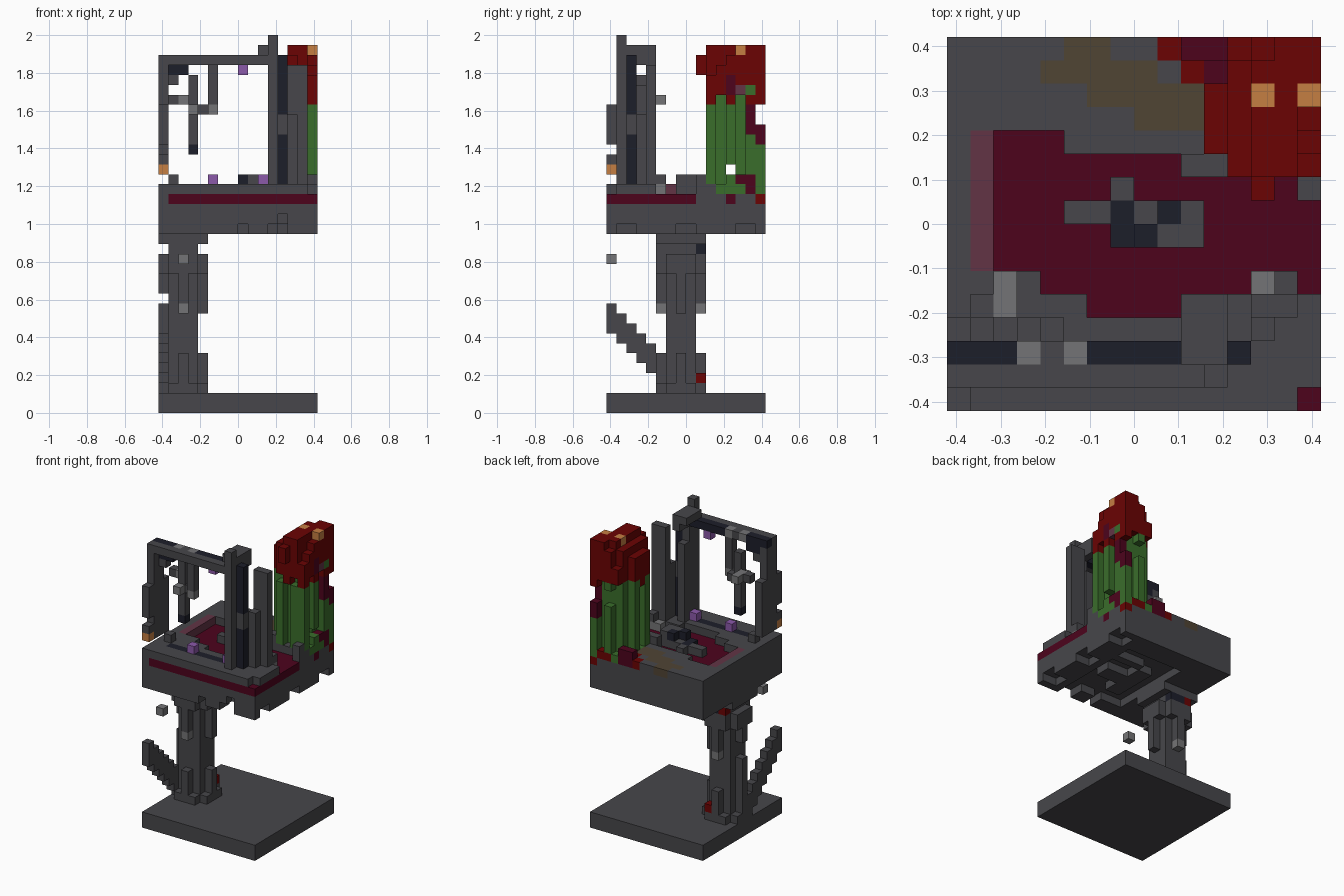
import bpy
from mathutils import Vector

if "Cube" in bpy.data.objects:
    bpy.data.objects.remove(bpy.data.objects["Cube"])

UNIT = 2 / 38          # edge of one block
HALF = 8               # half the width in blocks

COLOURS = {
    "stone grey": (.063, .062, .069), "charcoal": (.012, .013, .023),
    "maroon": (.074, .001, .012), "red": (.145, .001, .001),
    "green": (.042, .155, .024), "orange": (.56, .21, .055),
    "purple": (.26, .10, .40), "light grey": (.175, .175, .18),
    "dusty pink": (.122, .034, .06), "brown": (.08, .058, .034),
}
GREY, DARK, MAROON, RED, GREEN, ORANGE, PURPLE, LIGHT, PINK, BROWN = COLOURS
materials = {}
for name, rgb in COLOURS.items():
    mat = bpy.data.materials.new(name)
    mat.use_nodes = True
    mat.diffuse_color = (*rgb, 1)
    shader = next(n for n in mat.node_tree.nodes if n.type == 'BSDF_PRINCIPLED')
    shader.inputs["Base Color"].default_value = (*rgb, 1)
    materials[name] = mat

blocks = {}            # block position -> (part, colour)


def cells(x, y, z):
    """All block positions in a box; each axis is a number or a (low, high) pair."""
    spans = [range(a[0], a[1] + 1) if isinstance(a, tuple) else (a,) for a in (x, y, z)]
    return [(i, j, k) for i in spans[0] for j in spans[1] for k in spans[2]]


def fill(part, colour, x, y, z):
    for cell in cells(x, y, z):
        blocks[cell] = (part, colour)


def clear(x, y, z):
    for cell in cells(x, y, z):
        blocks.pop(cell, None)


ALL = (0, 15)

# Base plate
fill("base_plate", GREY, ALL, ALL, (0, 1))

# Column: square core with cross-shaped foot and head
fill("column", GREY, (1, 3), (6, 8), (2, 17))
for low, high in ((2, 5), (10, 15)):
    fill("column", GREY, 2, (5, 9), (low, high))
    fill("column", GREY, (0, 4), 7, (low, high))
for low, high in ((2, 2), (14, 15)):
    fill("column", GREY, (1, 3), (5, 9), (low, high))
    fill("column", GREY, (0, 4), (6, 8), (low, high))
fill("column", GREY, 0, 7, (6, 9))
clear(0, 7, (10, 11))
fill("column", GREY, (0, 4), (5, 9), 17)
fill("column", GREY, (1, 3), 5, 16)
for y in (5, 9):
    fill("column", LIGHT, 2, y, 10)
fill("column", DARK, (2, 3), 9, 16)
fill("column", RED, 1, 9, 16)
fill("column", RED, 3, 9, 3)

# Stair-step branch leaning away from the column, and a loose block
for step in range(7):
    fill("side_branch", GREY, 0, step, (8 - step, 10 - step))
fill("loose_block", LIGHT, 2, 0, 15)

# Deck with a shallow recess, bars and small notches underneath
BOTTOM, FLOOR, TOP = 18, 21, 22
fill("deck", GREY, ALL, ALL, (BOTTOM, TOP))
clear((5, 12), (2, 12), BOTTOM)
fill("deck", GREY, (7, 8), (4, 9), BOTTOM)
fill("deck", GREY, (8, 11), (6, 7), BOTTOM)
fill("deck", GREY, (9, 12), 10, BOTTOM)
clear(8, (0, 1), BOTTOM)
clear((11, 12), (0, 1), BOTTOM)
clear(12, 0, BOTTOM + 1)
clear((14, 15), (1, 2), BOTTOM)
clear((14, 15), (7, 8), BOTTOM)
clear((14, 15), (13, 14), BOTTOM)

# Maroon floor layer, exposed by the sunken basin
fill("deck", MAROON, (1, 15), (0, 8), FLOOR)
fill("deck", MAROON, (2, 14), (9, 11), FLOOR)
for y, span in ((11, (2, 4)), (10, (2, 9)), (9, (2, 14)), (5, (4, 12)), (4, (6, 10))):
    clear(span, y, TOP)
clear((2, 15), (6, 8), TOP)
clear(15, 5, TOP)
clear(15, 0, TOP)
fill("deck", PINK, 1, (6, 11), TOP)
fill("deck", LIGHT, (13, 14), 5, TOP)
fill("deck", GREY, 14, 5, TOP + 1)
fill("deck", GREY, 1, 3, TOP + 1)
fill("deck", GREY, (10, 11), 10, (TOP, TOP + 1))
fill("deck", GREY, 15, 9, (TOP, TOP + 1))

# Brown patch on the back rim
for y, span in ((15, (5, 6)), (14, (4, 8)), (13, (6, 10)), (12, (8, 10))):
    fill("deck", BROWN, span, y, TOP)

# Small ornament in the basin
fill("basin_ornament", GREY, (5, 6), 8, TOP)
fill("basin_ornament", GREY, 7, 9, TOP)
fill("basin_ornament", DARK, 7, (7, 8), TOP)
fill("basin_ornament", GREY, (8, 10), (7, 8), TOP)
fill("basin_ornament", DARK, 8, 7, TOP + 1)
fill("basin_ornament", DARK, 9, 8, TOP + 1)
fill("basin_ornament", GREY, 9, 7, TOP + 1)
fill("basin_ornament", GREY, 10, (7, 8), TOP + 1)

# Gate: right post with a dark edge, left post, and the beam
BEAM, SILL = 35, 23
fill("gate_post", GREY, 11, (1, 2), (SILL, BEAM + 1))
fill("gate_post", GREY, 11, 3, (SILL, BEAM - 3))
fill("gate_post", DARK, 12, 2, (SILL, BEAM))
fill("gate_post", GREY, 12, 2, (28, 29))
fill("gate_post", GREY, 11, 1, BEAM + 2)
fill("gate_post", GREY, (10, 11), (2, 4), BEAM + 1)
fill("gate_post", GREY, 11, (3, 4), BEAM)
fill("second_post", GREY, (13, 14), 4, (SILL, BEAM - 1))
fill("second_post", GREY, 13, 3, (SILL, BEAM - 6))
fill("left_post", GREY, 0, (1, 2), (SILL + 1, BEAM))
fill("left_post", GREY, 0, 3, (SILL + 1, BEAM - 5))
fill("left_post", GREY, 0, 0, (27, 30))
fill("left_post", GREY, 0, 0, 25)
fill("left_post", ORANGE, 0, 0, 24)
fill("gate_beam", GREY, (0, 10), 1, BEAM)
fill("gate_beam", DARK, (0, 10), 2, BEAM)
for x in (3, 5):
    fill("gate_beam", LIGHT, x, 2, BEAM)
fill("gate_beam", GREY, 4, 2, BEAM)
fill("gate_sill", DARK, (2, 10), 2, TOP)

# Hanging vines under the beam
fill("vines", DARK, (1, 2), 2, BEAM - 1)
fill("vines", GREY, 1, 2, BEAM - 2)
fill("vines", GREY, 3, 3, (27, 33))
fill("vines", DARK, 3, 3, 26)
fill("vines", GREY, 5, 2, (31, 34))
fill("vines", GREY, 1, 4, 31)
fill("vines", LIGHT, 2, (4, 5), 31)
fill("vines", GREY, (3, 4), 3, 30)
fill("vines", LIGHT, 3, 2, 30)
fill("vines", LIGHT, 5, 2, 30)

# Purple lamps
for x, z in ((5, SILL), (10, SILL), (8, BEAM - 1)):
    fill("lamps", PURPLE, x, 2, z)

# Giant plant: ribbed green stem with maroon leaves on one edge
fill("plant_stem", GREEN, (11, 15), (11, 15), (TOP, 31))
fill("plant_stem", GREEN, (12, 15), 10, (SILL, 30))
for x, y in ((11, 12), (11, 14), (11, 15), (12, 15), (14, 15), (15, 11), (15, 13), (13, 10)):
    clear(x, y, (SILL, 31))
clear((11, 15), 12, SILL + 1)
clear((11, 15), 15, (29, 30))
fill("plant_stem", MAROON, 15, 15, (27, 28))
fill("plant_stem", MAROON, 15, 14, (28, 31))
fill("plant_stem", MAROON, 15, 14, (TOP, SILL))
fill("plant_stem", MAROON, 15, 13, SILL)

# Red roots spilling on the deck
fill("plant_roots", RED, 9, 15, TOP)
fill("plant_roots", RED, 10, 14, TOP)
fill("plant_roots", MAROON, (10, 11), 15, (TOP, SILL))
fill("plant_roots", MAROON, 11, 14, TOP)
fill("plant_roots", RED, (13, 14), 15, TOP)
for y, colour in ((12, MAROON), (15, RED)):
    fill("plant_roots", colour, 15, y, FLOOR)

# Red blossom crown: stepped top, ragged hanging petals
CROWN = 36
for x in range(11, 16):
    for y in range(10, 16):
        if x == 11 and y in (10, 14, 15):
            continue
        top = CROWN - max(0, 13 - x)
        if x == 15:
            top -= max(0, 13 - y)
        if y == 15:
            top -= max(0, 14 - x)
        petal = (x + y) % 2 and (x in (11, 15) or y == 10)
        fill("plant_crown", RED, x, y, (31 if petal else 32, top))
fill("plant_crown", RED, 13, 9, (CROWN - 2, CROWN - 1))
fill("plant_crown", RED, 15, 15, 31)
fill("plant_crown", MAROON, 15, 12, (32, 33))
fill("plant_crown", PINK, 15, 13, 32)
fill("plant_crown", GREEN, 15, 14, 32)
for x in (13, 15):
    fill("plant_crown", ORANGE, x, 13, CROWN)

# Turn the blocks into one mesh per part, keeping only outer faces
for part in sorted({p for p, c in blocks.values()}):
    verts, faces, tints, slots = {}, [], [], []
    for cell, (owner, colour) in blocks.items():
        if owner != part:
            continue
        if colour not in slots:
            slots.append(colour)
        for axis in range(3):
            u, v = (axis + 1) % 3, (axis + 2) % 3
            for side in (0, 1):
                near = list(cell)
                near[axis] += 2 * side - 1
                if tuple(near) in blocks:
                    continue
                ring = []
                for du, dv in ((0, 0), (1, 0), (1, 1), (0, 1)):
                    corner = list(cell)
                    corner[axis] += side
                    corner[u] += du
                    corner[v] += dv
                    ring.append(verts.setdefault(tuple(corner), len(verts)))
                faces.append(ring if side else ring[::-1])
                tints.append(slots.index(colour))
    points = [(Vector(p) - Vector((HALF, HALF, 0))) * UNIT for p in verts]
    mesh = bpy.data.meshes.new(part)
    mesh.from_pydata(points, [], faces)
    for colour in slots:
        mesh.materials.append(materials[colour])
    mesh.polygons.foreach_set("material_index", tints)
    mesh.update()
    bpy.context.collection.objects.link(bpy.data.objects.new(part, mesh))
